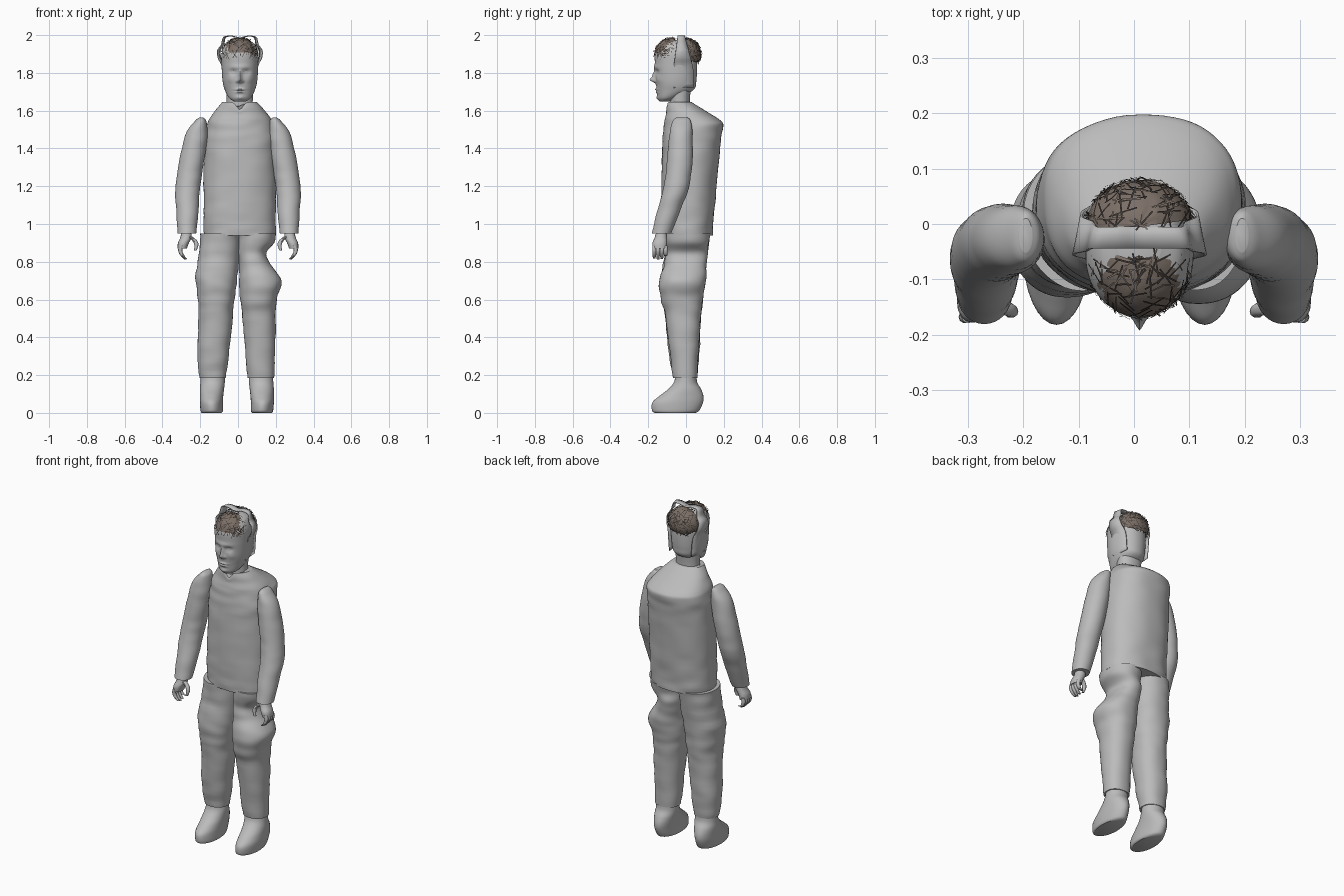
import bpy, bmesh, math, random
from mathutils import Vector, noise

random.seed(4)
cube = bpy.data.objects.get("Cube")
if cube:
    bpy.data.objects.remove(cube, do_unlink=True)


def material(name, color):
    mat = bpy.data.materials.new(name)
    mat.use_nodes = True
    mat.diffuse_color = (*color, 1)
    mat.node_tree.nodes["Principled BSDF"].inputs["Base Color"].default_value = (*color, 1)
    return mat


GREY = material("plain grey", (.5, .5, .5))
BROWN = material("hair brown", (.2, .16, .135))
DARK = material("hair dark brown", (.05, .04, .035))
built = []


def finish(bm, name, *mats, normals=True):
    if normals:
        bmesh.ops.recalc_face_normals(bm, faces=bm.faces)
    mesh = bpy.data.meshes.new(name)
    bm.to_mesh(mesh)
    bm.free()
    obj = bpy.data.objects.new(name, mesh)
    bpy.context.collection.objects.link(obj)
    for mat in mats:
        mesh.materials.append(mat)
    built.append(obj)
    return obj


def spline(rows, steps):
    """Catmull-Rom resampling of a list of number rows."""
    rows = [Vector(r) for r in rows]
    out = []
    for i in range(len(rows) - 1):
        a, b, c, d = (rows[max(0, min(j, len(rows) - 1))] for j in range(i - 1, i + 3))
        for s in range(steps):
            t = s / steps
            out.append(b + (c - a) * (t / 2) + (a * 2 - b * 5 + c * 4 - d) * (t * t / 2)
                       + (b * 3 - a - c * 3 + d) * (t ** 3 / 2))
    return out + [rows[-1]]


def loft(name, rows, sides=32, steps=6, power=2.2, wrinkle=0, flip=1, sculpt=None):
    """Skin horizontal rounded rings given as (x min, x max, y min, y max, z)."""
    bm = bmesh.new()
    rings = []
    for x0, x1, y0, y1, z in spline(rows, steps):
        ring = []
        for k in range(sides):
            a = math.tau * k / sides
            c, s = math.cos(a), math.sin(a)
            c = math.copysign(abs(c) ** (2 / power), c)
            s = math.copysign(abs(s) ** (2 / power), s)
            p = Vector(((x0 + x1) / 2 + c * (x1 - x0) / 2, (y0 + y1) / 2 + s * (y1 - y0) / 2, z))
            if wrinkle:
                n = noise.noise(Vector((p.x * 9, p.y * 9, p.z * 20)))
                p += Vector((c, s, 0)) * n * wrinkle
            if sculpt:
                sculpt(p)
            p.x *= flip
            ring.append(bm.verts.new(p))
        rings.append(ring)
    for low, high in zip(rings, rings[1:]):
        for k in range(sides):
            j = (k + 1) % sides
            bm.faces.new((low[k], low[j], high[j], high[k]))
    bm.faces.new(rings[0])
    bm.faces.new(rings[-1])
    return finish(bm, name, GREY)


def tube(name, path, flip):
    """Finger skinned along a mostly vertical path of (x, y, z, radius)."""
    loft(name, [(x - r, x + r, y - r, y + r, z) for x, y, z, r in path],
         sides=10, steps=3, power=2, flip=flip)


# Torso with sloping shoulders and a small collar notch
def collar(p):
    if p.y < -.05 and p.z > 1.57:
        p.z -= .04 * math.exp(-((p.x - .01) / .022) ** 2) * (p.z - 1.57) / .075


loft("torso", [(-.18, .2, -.125, .14, .94), (-.183, .2, -.13, .152, 1.1),
               (-.178, .2, -.127, .18, 1.4), (-.168, .192, -.118, .197, 1.51),
               (-.158, .18, -.112, .18, 1.55), (-.125, .145, -.105, .11, 1.595),
               (-.085, .1, -.1, .03, 1.645)],
     sides=64, steps=8, power=2.3, wrinkle=.005, sculpt=collar)
loft("neck", [(-.062, .08, -.085, .025, 1.56), (-.06, .078, -.085, .02, 1.65),
              (-.065, .083, -.09, .03, 1.75)])

# Trouser legs, with the puffed thigh on the left
loft("left_leg", [(.0, .2, -.12, .13, .95), (.0, .192, -.115, .12, .9),
                  (.0, .152, -.108, .115, .85), (.005, .17, -.115, .11, .79),
                  (.005, .23, -.14, .105, .7), (.01, .208, -.135, .09, .61),
                  (.02, .2, -.112, .08, .53), (.035, .198, -.09, .07, .36),
                  (.05, .19, -.068, .06, .185)], sides=48, wrinkle=.005)
loft("right_leg", [(-.2, .012, -.12, .13, .95), (-.205, .008, -.115, .115, .85),
                   (-.225, -.002, -.13, .1, .72), (-.212, -.018, -.125, .09, .61),
                   (-.21, -.03, -.11, .08, .5), (-.215, -.05, -.09, .07, .3),
                   (-.205, -.065, -.068, .06, .185)], sides=48, wrinkle=.006)

# Shoes
for name, flip, shift in (("left_shoe", 1, 0), ("right_shoe", -1, .012)):
    rows = [(.075, .18, -.165, .05, 0), (.068, .186, -.18, .07, .012), (.068, .19, -.178, .09, .055),
            (.066, .19, -.14, .092, .09), (.062, .19, -.095, .08, .125),
            (.058, .187, -.065, .06, .16), (.058, .185, -.055, .055, .2)]
    loft(name, [(a + shift, b + shift, c, d, z) for a, b, c, d, z in rows], power=2, flip=flip)

# Sleeves, hands and fingers
for side, flip in (("left", 1), ("right", -1)):
    loft(side + "_sleeve", [(.185, .205, -.05, .01, 1.563), (.168, .228, -.07, .026, 1.545),
                            (.162, .272, -.085, .034, 1.49), (.168, .298, -.095, .036, 1.4),
                            (.19, .322, -.108, .028, 1.27), (.203, .332, -.122, .012, 1.18),
                            (.21, .326, -.155, -.035, 1.06), (.222, .32, -.18, -.078, .95)],
         power=2, wrinkle=.003, flip=flip)
    loft(side + "_palm", [(.25, .298, -.155, -.105, .97), (.245, .305, -.165, -.1, .93),
                          (.26, .318, -.178, -.1, .9), (.27, .32, -.176, -.102, .87)],
         sides=16, steps=3, flip=flip)
    for i, finger in enumerate(("index", "middle", "ring", "little")):
        y, drop = -.168 + .02 * i, (.006, 0, .004, .018)[i]
        tube(f"{side}_{finger}_finger", [(.3, y, .885, .011), (.306, y, .86, .011),
                                         (.296, y, .835, .01), (.278, y, .812 + drop, .007)], flip)
    tube(side + "_thumb", [(.26, -.145, .935, .014), (.232, -.152, .915, .013),
                           (.22, -.158, .89, .011), (.226, -.162, .86, .007)], flip)


# Head with sculpted face: (x offset, z, x radius, z radius, forward push)
FACE = [(0, 1.762, .012, .013, .026), (0, 1.785, .009, .024, .016), (0, 1.712, .024, .007, .009),
        (0, 1.698, .02, .006, .007), (0, 1.705, .03, .003, -.004), (0, 1.668, .022, .012, .008),
        (0, 1.83, .05, .012, .006)]
for s in (-1, 1):
    FACE += [(s * .036, 1.805, .017, .012, -.014), (s * .036, 1.804, .01, .006, .008),
             (s * .016, 1.756, .007, .007, .008), (s * .05, 1.765, .02, .018, .005)]


def face(p):
    if p.y < -.08:
        x, z = p.x - .01, p.z
        p.y -= sum(push * math.exp(-((x - fx) / rx) ** 2 - ((z - fz) / rz) ** 2)
                   for fx, fz, rx, rz, push in FACE)


loft("head", [(-.02, .04, -.138, -.09, 1.648), (-.048, .068, -.148, -.04, 1.668),
              (-.07, .09, -.155, .04, 1.71), (-.082, .102, -.16, .055, 1.76),
              (-.087, .107, -.165, .058, 1.85), (-.085, .105, -.162, .05, 1.91),
              (-.065, .085, -.13, .035, 1.955), (-.03, .05, -.08, .01, 1.975)],
     sides=120, steps=12, power=2.1, sculpt=face)

# Shell running from ear to ear over the head, with flared sides
half = [(.085, 1.72), (.096, 1.83), (.118, 1.88), (.12, 1.92), (.1, 1.95), (.088, 1.99), (.045, 1.997)]
arch = half + [(0, 1.988)] + [(-x, z) for x, z in reversed(half)]
bm = bmesh.new()
rows = []
for x, z in spline(arch, 4):
    top = max(0, min(1, (z - 1.82) / .17))
    ys = (-.066 + .022 * top, -.02, .04 - .045 * top)
    rows.append([bm.verts.new((x * (1 - .12 * k / 2) + .01, y, z)) for k, y in enumerate(ys)])
for a, b in zip(rows, rows[1:]):
    for k in range(2):
        bm.faces.new((a[k], a[k + 1], b[k + 1], b[k]))
shell = finish(bm, "head_shell", GREY)
shell.modifiers.new("thickness", "SOLIDIFY").thickness = .005


# Hair patches: a ragged base cap crossed by thin flat strands
def hair(name, center, radii, keep, count):
    center = Vector(center)

    def on_cap(d, lift=1.0):
        return center + Vector(a * b for a, b in zip(d.normalized(), radii)) * lift

    bm = bmesh.new()
    bmesh.ops.create_uvsphere(bm, u_segments=40, v_segments=24, radius=1)
    for v in bm.verts:
        v.co = on_cap(v.co, random.uniform(.96, 1.0))
    bmesh.ops.delete(bm, geom=[v for v in bm.verts if not keep(v.co)], context="VERTS")
    finish(bm, name + "_base", BROWN)

    bm = bmesh.new()
    made = 0
    while made < count:
        d = Vector(random.gauss(0, 1) for _ in range(3)).normalized()
        if not keep(on_cap(d)):
            continue
        made += 1
        along = d.orthogonal().normalized()
        across = d.cross(along)
        turn = random.uniform(0, math.tau)
        along, across = (along * math.cos(turn) + across * math.sin(turn),
                         across * math.cos(turn) - along * math.sin(turn))
        size = random.uniform(.15, .3)
        pairs = []
        for t in (-1, 0, 1):
            lift = 1.015 + .05 * random.random() * abs(t)
            pairs.append([bm.verts.new(on_cap(d + along * t * size + across * w, lift))
                          for w in (-.016, .016)])
        for a, b in zip(pairs, pairs[1:]):
            strand = bm.faces.new((a[0], a[1], b[1], b[0]))
            strand.material_index = made % 3 > 0
    finish(bm, name + "_strands", BROWN, DARK, normals=False)


hair("front_hair", (.01, -.07, 1.895), (.092, .1, .092),
     lambda p: p.y < -.055 and p.z > 1.895 - .9 * max(0, abs(p.x - .01) - .06)
     - .04 * (abs(p.x - .01) > .07), 150)
hair("back_hair", (.01, -.005, 1.9), (.098, .086, .088),
     lambda p: p.y > -.005 and p.z > 1.85 + .4 * max(0, abs(p.x - .01) - .05), 150)

# Smooth shading with sharp edges kept
bpy.ops.object.select_all(action="DESELECT")
for obj in built:
    obj.select_set(True)
bpy.context.view_layer.objects.active = built[0]
bpy.ops.object.shade_smooth_by_angle(angle=math.radians(40))
